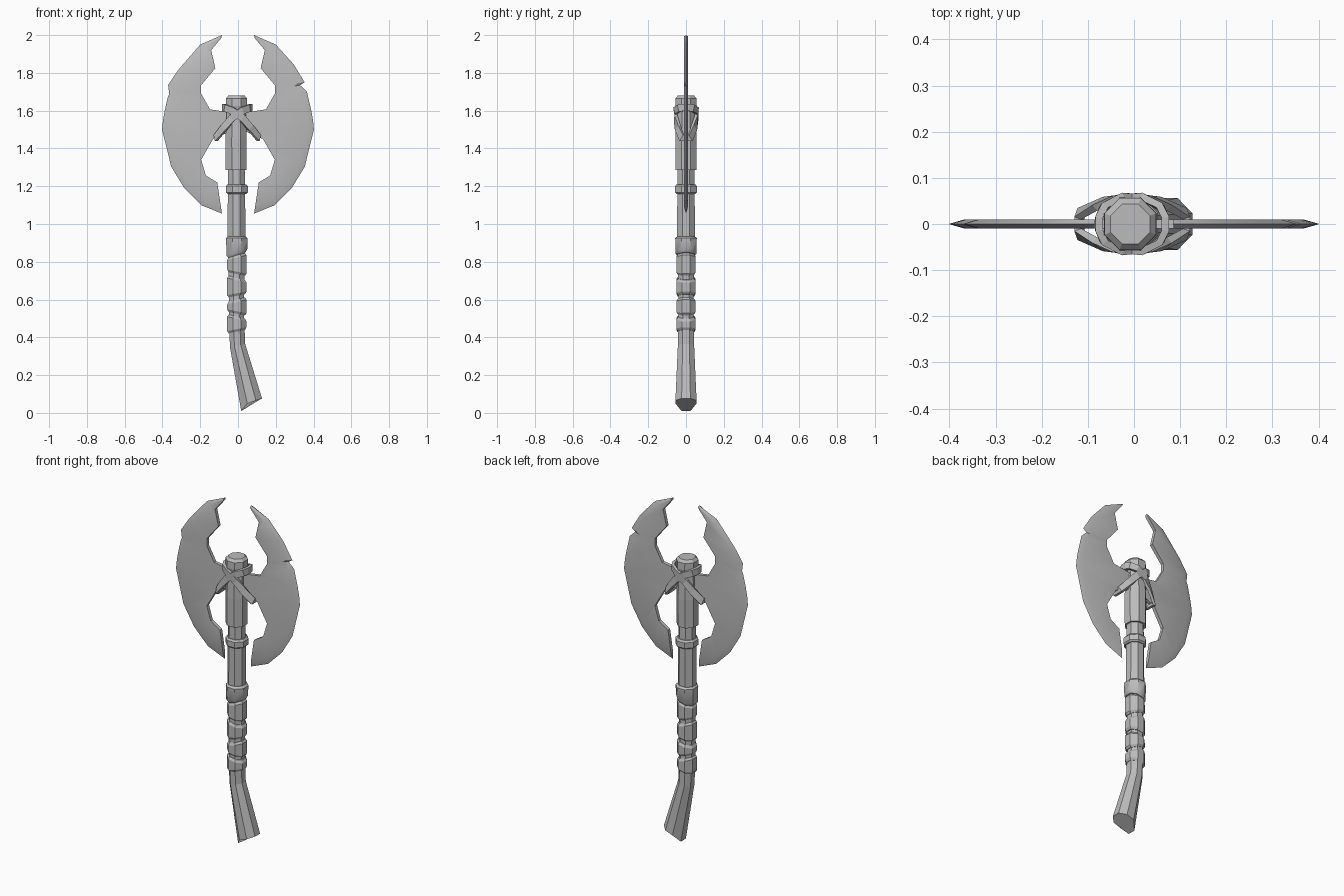
import bpy, math
from mathutils import Vector

if "Cube" in bpy.data.objects:
    bpy.data.objects.remove(bpy.data.objects["Cube"])

grey = bpy.data.materials.new("worn_grey")
grey.diffuse_color = (0.5, 0.5, 0.5, 1)
grey.use_nodes = True
grey.node_tree.nodes["Principled BSDF"].inputs["Base Color"].default_value = grey.diffuse_color


def make(name, verts, faces, smooth=None):
    me = bpy.data.meshes.new(name)
    me.from_pydata([tuple(v) for v in verts], [], faces)
    me.materials.append(grey)
    ob = bpy.data.objects.new(name, me)
    bpy.context.collection.objects.link(ob)
    bpy.ops.object.select_all(action='DESELECT')
    ob.select_set(True)
    bpy.context.view_layer.objects.active = ob
    bpy.ops.object.mode_set(mode='EDIT')
    bpy.ops.mesh.select_all(action='SELECT')
    bpy.ops.mesh.normals_make_consistent(inside=False)
    bpy.ops.object.mode_set(mode='OBJECT')
    if smooth:
        bpy.ops.object.shade_smooth_by_angle(angle=math.radians(smooth))
    return ob


def loft(name, rings, smooth=None):
    """Octagonal rings: (centre x, z, half width x, half width y, slope, drop of left side)."""
    verts, faces = [], []
    for cx, z, ax, ay, slope, drop in rings:
        for i in range(8):
            a = math.radians(22.5 + 45 * i)
            c, s = math.cos(a) / math.cos(math.pi / 8), math.sin(a) / math.cos(math.pi / 8)
            verts.append((cx + ax * c, ay * s, z + slope * ax * c - (drop if c < -0.9 else 0)))
    for r in range(len(rings) - 1):
        for i in range(8):
            j = (i + 1) % 8
            faces.append((r*8 + i, r*8 + j, r*8 + 8 + j, r*8 + 8 + i))
    n = len(verts)
    faces += [tuple(range(7, -1, -1)), tuple(range(n - 8, n))]
    return make(name, verts, faces, smooth)


def rod(name, cx, profile, slopes=None, smooth=None):
    slopes = slopes or [0] * len(profile)
    return loft(name, [(cx, z, r, r, s, 0) for (z, r), s in zip(profile, slopes)], smooth)


# Flared, bent pommel
loft("pommel", [(0.072, 0.058, 0.055, 0.056, 0.35, 0.029),
                (-0.002, 0.355, 0.040, 0.043, 0.25, 0),
                (-0.006, 0.44, 0.041, 0.043, 0, 0)])

# Wooden shaft and thicker head section
rod("shaft", -0.008, [(0.42, 0.040), (0.9, 0.042), (0.94, 0.047), (1.17, 0.046), (1.32, 0.043)])
rod("head_section", -0.010, [(1.285, 0.055), (1.45, 0.056), (1.62, 0.050)])
rod("head_cap", -0.008, [(1.61, 0.053), (1.625, 0.057), (1.665, 0.056), (1.68, 0.043)])
rod("shaft_collar", -0.006, [(1.16, 0.050), (1.168, 0.058), (1.20, 0.058), (1.21, 0.050)])

# Grip wraps, tilted alternately
rod("grip_top_band", -0.006, [(0.835, 0.046), (0.85, 0.055), (0.925, 0.057), (0.935, 0.046)],
    [0.3, 0.3, 0, 0], 40)
for k, (z0, z1, s) in enumerate([(0.735, 0.835, 1), (0.62, 0.715, -1), (0.525, 0.60, 1), (0.43, 0.51, -1)]):
    rod("grip_wrap_%d" % (k + 1), -0.006,
        [(z0, 0.043), (z0 + 0.013, 0.051), (z1 - 0.013, 0.051), (z1, 0.043)],
        [-0.2 * s, -0.2 * s, 0.25 * s, 0.25 * s])


# Blades: outer cutting edge paired with inner edge, (x, z)
def blade(name, side, shoulder, notch):
    outer = [(.085, 2.0), (.20, 1.95), shoulder] + notch + [
        (.388, 1.60), (.397, 1.55), (.402, 1.50), (.354, 1.305), (.285, 1.19), (.195, 1.10), (.085, 1.055)]
    inner = [(.088, 1.985), (.142, 1.92), (.12, 1.825), (.195, 1.735), (.195, 1.71), (.195, 1.69),
             (.148, 1.607), (.04, 1.59), (.04, 1.49), (.132, 1.45), (.195, 1.34), (.17, 1.257), (.11, 1.22)]
    verts, faces = [], []
    t = 0.010
    for o, i in zip(outer, inner):
        o, i = Vector(o), Vector(i)
        m = o + (i - o) * min(0.4, 0.035 / (i - o).length)
        for p, y in ((o, 0), (m, -t), (i, -t), (i, t), (m, t)):
            verts.append((side * p.x, y, p.y))
    n = len(outer)
    for k in range(n - 1):
        for j in range(5):
            q = (j + 1) % 5
            faces.append((k*5 + j, k*5 + q, k*5 + 5 + q, k*5 + 5 + j))
    faces += [(4, 3, 2, 1, 0), tuple(range(n*5 - 5, n*5))]
    make(name, verts, faces, 30)


blade("left_blade", -1, (.317, 1.815), [(.370, 1.735), (.364, 1.69), (.372, 1.67)])
blade("right_blade", 1, (.295, 1.845), [(.353, 1.75), (.329, 1.735), (.365, 1.70)])


# Crossed straps lashing the blades to the head
def strap(name, side):
    half = [(.122, -.025, 1.455), (.075, -.05, 1.51), (.03, -.063, 1.56),
            (-.03, -.064, 1.60), (-.068, -.042, 1.613), (-.08, -.015, 1.617)]
    path = [Vector(p) for p in half] + [Vector((x, -y, z)) for x, y, z in reversed(half)]
    n, verts, faces = len(path), [], []
    for k, p in enumerate(path):
        tan = (path[(k + 1) % n] - path[k - 1]).normalized()
        out = Vector((p.x - 0.015, p.y * 1.5, 0)).normalized()
        w = tan.cross(out).normalized() * 0.019
        for q in (p + w, p - w, p - w - out * 0.016, p + w - out * 0.016):
            verts.append((side * q.x - 0.004, q.y, q.z))
        for j in range(4):
            a, b, m = k * 4, ((k + 1) % n) * 4, (j + 1) % 4
            faces.append((a + j, a + m, b + m, b + j))
    make(name, verts, faces)


strap("right_strap", 1)
strap("left_strap", -1)
